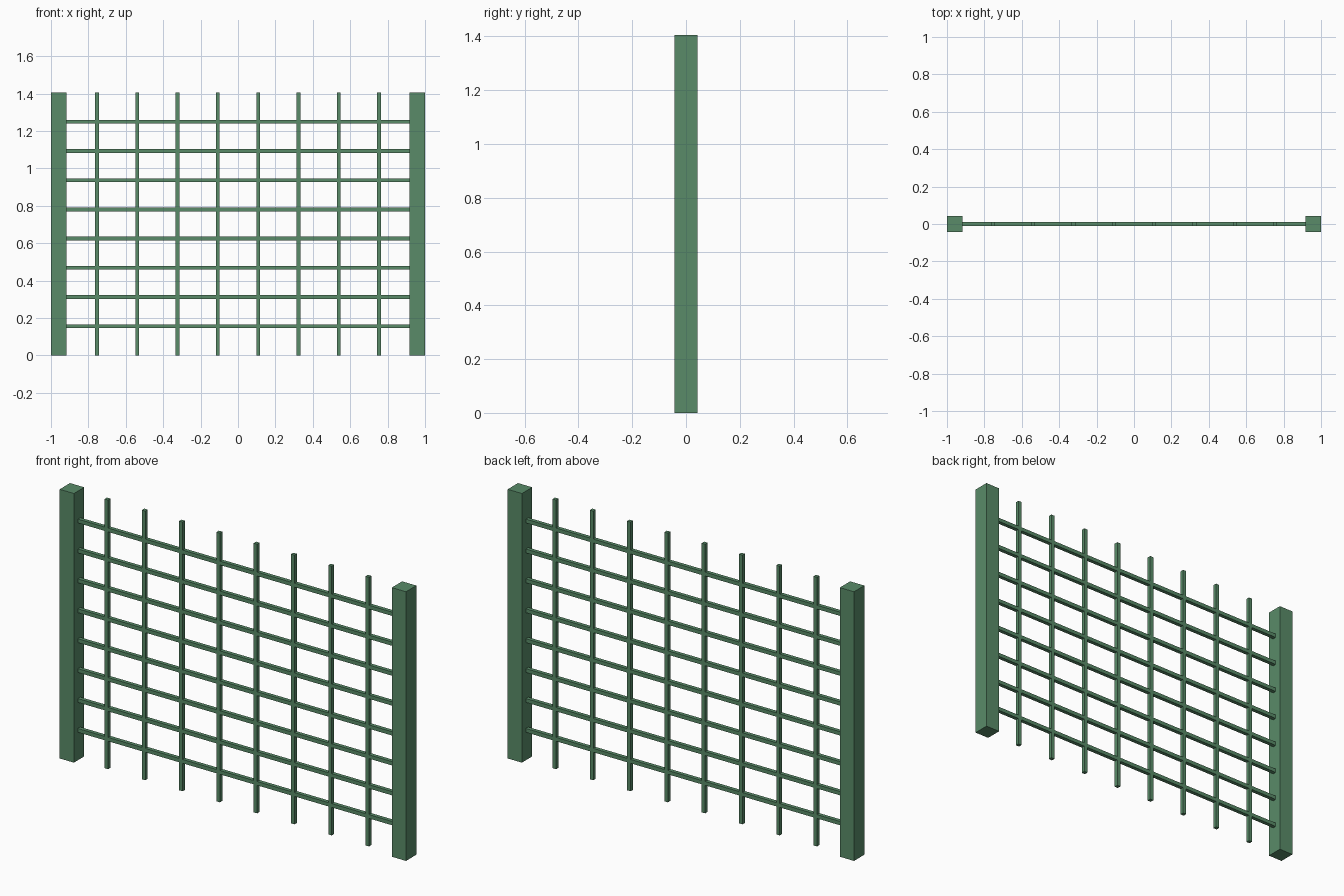
import bpy

if "Cube" in bpy.data.objects:
    bpy.data.objects.remove(bpy.data.objects["Cube"])

H = 1.405      # overall height
POST_W, POST_D = 0.082, 0.085
BAR = 0.02
INNER = 1.0 - POST_W   # inner face of the posts

mat = bpy.data.materials.new("green_paint")
mat.diffuse_color = (0.10, 0.26, 0.14, 1)
mat.use_nodes = True
mat.node_tree.nodes["Principled BSDF"].inputs["Base Color"].default_value = mat.diffuse_color


def box(name, loc, size):
    bpy.ops.mesh.primitive_cube_add(size=1, location=loc)
    ob = bpy.context.object
    ob.name = name
    ob.scale = size
    bpy.ops.object.transform_apply(location=False, rotation=False, scale=True)
    ob.data.materials.append(mat)
    return ob


# square end posts
for name, s in (("left_post", -1), ("right_post", 1)):
    box(name, (s * (1 - POST_W / 2), 0, H / 2), (POST_W, POST_D, H))

# upright bars, evenly spaced between the post centres
for i in range(8):
    box(f"vertical_bar_{i + 1}", ((i - 3.5) * 0.2153, 0, H / 2), (BAR, BAR, H))

# cross bars running from post to post
for i in range(1, 9):
    box(f"horizontal_bar_{i}", (0, 0, H * i / 9), (2 * INNER, BAR, BAR))
